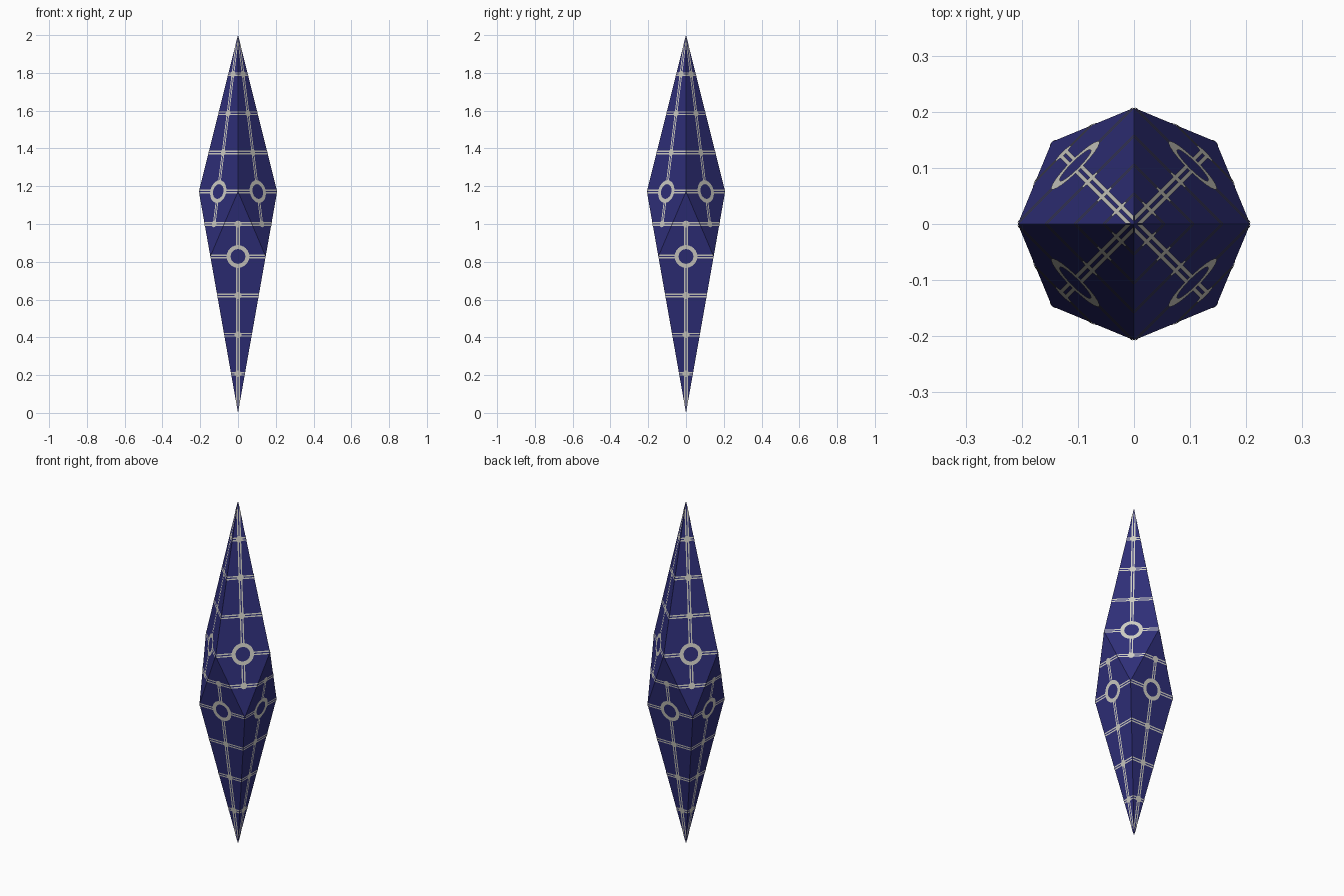
import bpy, bmesh, math
from mathutils import Matrix, Vector

if "Cube" in bpy.data.objects:
    bpy.data.objects.remove(bpy.data.objects["Cube"])

R = 0.2071                     # belt radius
ZC = 0.8284                    # height of the low belt corners
ZP = 2 - ZC                    # height of the high belt corners
SLOPE = R / ZP                 # outward lean of each kite face
LIFT = 0.0015                  # height of the inlay above the face
RAILS = ((-0.010, -0.003), (0.003, 0.010))   # each line is a pair of thin rails


def material(name, col):
    m = bpy.data.materials.new(name)
    m.diffuse_color = (*col, 1)
    m.use_nodes = True
    m.node_tree.nodes["Principled BSDF"].inputs["Base Color"].default_value = m.diffuse_color
    return m


def make(name, bm, mat):
    me = bpy.data.meshes.new(name)
    bm.to_mesh(me)
    bm.free()
    ob = bpy.data.objects.new(name, me)
    me.materials.append(mat)
    bpy.context.collection.objects.link(ob)
    return ob


navy = material("deep navy", (0.028, 0.028, 0.19))
silver = material("warm silver", (0.62, 0.61, 0.55))


def place(u, v, k, top, lift=0.0):
    """Map face coordinates (u across, v from the tip) to one of the eight kites."""
    n = Vector((0, -1, -SLOPE)).normalized()
    p = Vector((u, -SLOPE * v, v)) + n * lift
    p = Matrix.Rotation(math.radians(90 * k + (45 if top else 0)), 3, 'Z') @ p
    if top:
        p.z = 2 - p.z
    return p


def half_width(v):
    c = R * math.sqrt(0.5)
    return c * v / ZC if v <= ZC else c * (ZP - v) / (ZP - ZC)


# Inlay pattern of one kite face, as polygons in (u, v)
polys = []

# lengthwise double rails, broken by the ring
for a, b in RAILS:
    va, vb = abs(a) / SLOPE, abs(b) / SLOPE
    polys.append([(a, va), (a, ZC - 0.05), (b, ZC - 0.05), (b, vb)][::-1])
    polys.append([(a, ZC + 0.05), (b, ZC + 0.05), (b, 1.0), (a, 1.0)])

# crosswise double rails at quarter steps and at mid height
for v in (ZC / 4, ZC / 2, ZC * 3 / 4, ZC, 1.0):
    for a, b in RAILS:
        wa, wb = half_width(v + a), half_width(v + b)
        if v == ZC:
            polys.append([(0.05, v + a), (wa, v + a), (wb, v + b), (0.05, v + b)])
            polys.append([(-wa, v + a), (-0.05, v + a), (-0.05, v + b), (-wb, v + b)])
        else:
            polys.append([(-wa, v + a), (wa, v + a), (wb, v + b), (-wb, v + b)])

# ring
N = 24
ang = [2 * math.pi * i / N for i in range(N + 1)]
for s, t in zip(ang, ang[1:]):
    polys.append([(r * math.cos(q), ZC + r * math.sin(q))
                  for r, q in ((0.039, s), (0.060, s), (0.060, t), (0.039, t))])

# small round studs where the lines cross
for v in (ZC / 4, ZC / 2, ZC * 3 / 4, 1.0):
    polys.append([(0.018 * math.cos(2 * math.pi * i / 12),
                   v + 0.018 * math.sin(2 * math.pi * i / 12)) for i in range(12)])

# Crystal body: eight kite faces
bm = bmesh.new()
for top in (False, True):
    for k in range(4):
        c = R * math.sqrt(0.5)
        bm.faces.new([bm.verts.new(place(u, v, k, top))
                      for u, v in ((0, 0), (c, ZC), (0, ZP), (-c, ZC))])
bmesh.ops.remove_doubles(bm, verts=bm.verts, dist=1e-4)
bmesh.ops.recalc_face_normals(bm, faces=bm.faces)
make("crystal_body", bm, navy)

# Silver inlay on all eight faces
for top in (False, True):
    bm = bmesh.new()
    for k in range(4):
        for poly in polys:
            f = bm.faces.new([bm.verts.new(place(u, v, k, top, LIFT)) for u, v in poly])
            f.normal_update()
            mid = f.calc_center_median()
            if f.normal.dot(Vector((mid.x, mid.y, 0))) < 0:
                f.normal_flip()
    make("upper_inlay" if top else "lower_inlay", bm, silver)
